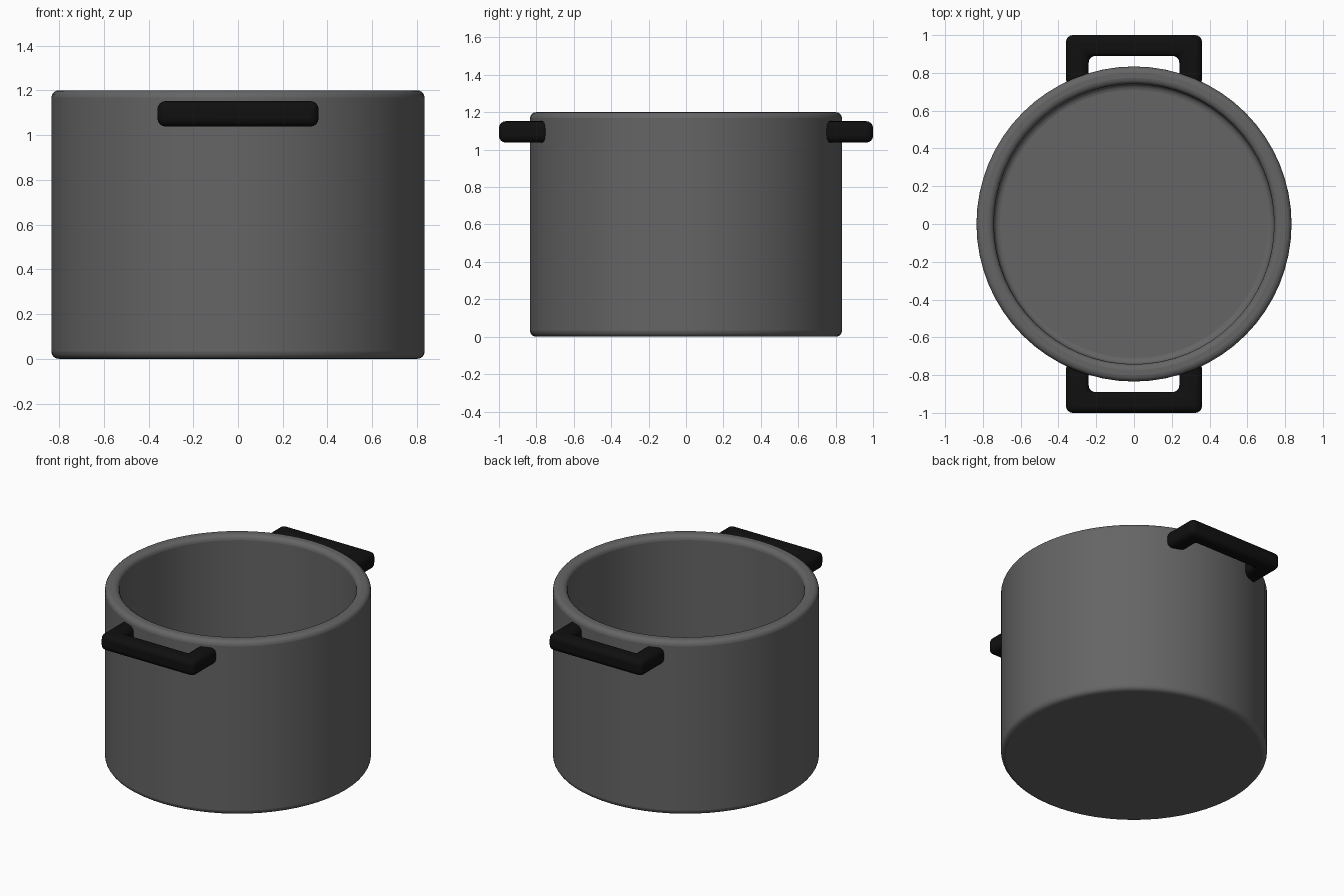
import bpy, bmesh, math
from mathutils import Vector

if "Cube" in bpy.data.objects:
    bpy.data.objects.remove(bpy.data.objects["Cube"])


def material(name, value):
    m = bpy.data.materials.new(name)
    m.diffuse_color = (value, value, value, 1)
    m.use_nodes = True
    m.node_tree.nodes["Principled BSDF"].inputs["Base Color"].default_value = m.diffuse_color
    return m


def finish(bm, name, mat):
    bmesh.ops.recalc_face_normals(bm, faces=bm.faces)
    mesh = bpy.data.meshes.new(name)
    bm.to_mesh(mesh)
    bm.free()
    obj = bpy.data.objects.new(name, mesh)
    bpy.context.collection.objects.link(obj)
    mesh.materials.append(mat)
    return obj


def bevel(obj, width, segments=4):
    mod = obj.modifiers.new("rounding", 'BEVEL')
    mod.width = width
    mod.segments = segments
    mod.limit_method = 'ANGLE'
    mod.angle_limit = math.radians(40)


def smooth(obj):
    bpy.ops.object.select_all(action='DESELECT')
    obj.select_set(True)
    bpy.context.view_layer.objects.active = obj
    bpy.ops.object.shade_smooth_by_angle(angle=math.radians(40))


steel = material("dark_grey", 0.13)
black = material("black", 0.005)

# Pot body: hollow cylinder from a lathed wall profile
SIDES, R, H, WALL = 64, 0.834, 1.2, 0.092
profile = [(R, 0), (R, H), (R - WALL, H), (R - WALL, WALL)]
bm = bmesh.new()
rings = [[bm.verts.new((r * math.cos(2 * math.pi * i / SIDES),
                        r * math.sin(2 * math.pi * i / SIDES), z))
          for i in range(SIDES)] for r, z in profile]
for a, b in zip(rings, rings[1:]):
    for i in range(SIDES):
        j = (i + 1) % SIDES
        bm.faces.new((a[i], a[j], b[j], b[i]))
bm.faces.new(rings[0][::-1])
bm.faces.new(rings[-1])
pot = finish(bm, "pot_body", steel)
bevel(pot, 0.032)
smooth(pot)

# Handles: U-shaped outline extruded upwards, one at the front and one at the back
outline = [(-0.36, 0.73), (-0.36, 1.0), (0.36, 1.0), (0.36, 0.73),
           (0.24, 0.73), (0.24, 0.89), (-0.24, 0.89), (-0.24, 0.73)]
for name, side in (("front_handle", -1), ("back_handle", 1)):
    bm = bmesh.new()
    face = bm.faces.new([bm.verts.new((x, y * side, 1.038)) for x, y in outline])
    ext = bmesh.ops.extrude_face_region(bm, geom=[face])
    top = [v for v in ext["geom"] if isinstance(v, bmesh.types.BMVert)]
    bmesh.ops.translate(bm, verts=top, vec=Vector((0, 0, 0.114)))
    handle = finish(bm, name, black)
    bevel(handle, 0.036)
    smooth(handle)
